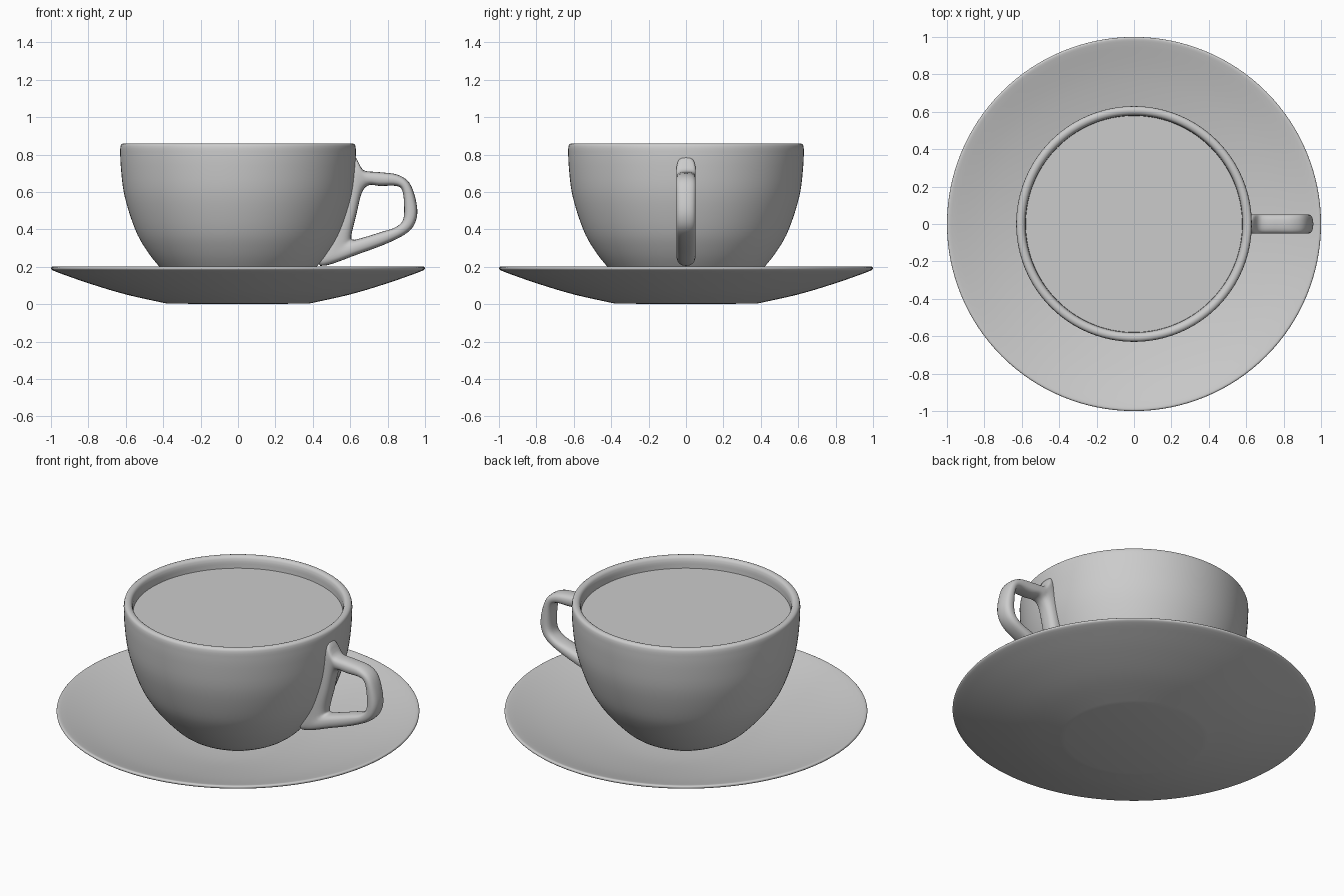
import bpy, bmesh, math
from mathutils import Vector

if "Cube" in bpy.data.objects:
    bpy.data.objects.remove(bpy.data.objects["Cube"])


def spline(points, steps, closed=False):
    """Catmull-Rom samples through a few control points."""
    p = [Vector(q) for q in points]
    n = len(p)
    out = []
    for i in range(n if closed else n - 1):
        if closed:
            a, b, c, d = (p[(i + k) % n] for k in (-1, 0, 1, 2))
        else:
            a, b, c, d = p[max(i - 1, 0)], p[i], p[i + 1], p[min(i + 2, n - 1)]
        for s in range(steps):
            t = s / steps
            out.append(0.5 * (2 * b + (c - a) * t + (2 * a - 5 * b + 4 * c - d) * t ** 2
                              + (3 * b - a - 3 * c + d) * t ** 3))
    if not closed:
        out.append(p[-1])
    return out


def finish(name, bm, angle=50):
    bmesh.ops.remove_doubles(bm, verts=bm.verts, dist=1e-5)
    bmesh.ops.recalc_face_normals(bm, faces=bm.faces)
    me = bpy.data.meshes.new(name)
    bm.to_mesh(me)
    bm.free()
    ob = bpy.data.objects.new(name, me)
    bpy.context.collection.objects.link(ob)
    bpy.ops.object.select_all(action='DESELECT')
    ob.select_set(True)
    bpy.context.view_layer.objects.active = ob
    bpy.ops.object.shade_smooth_by_angle(angle=math.radians(angle))
    return ob


def lathe(name, profile, segments=128):
    bm = bmesh.new()
    vs = [bm.verts.new((r, 0, z)) for r, z in profile]
    es = [bm.edges.new(e) for e in zip(vs, vs[1:])]
    bmesh.ops.spin(bm, geom=vs + es, cent=(0, 0, 0), axis=(0, 0, 1),
                   angle=math.tau, steps=segments, use_duplicate=False)
    return finish(name, bm)


# Saucer: shallow dish with a flat base and a thin rounded rim
saucer_under = spline([(0.38, 0.003), (0.6, 0.052), (0.8, 0.112), (0.96, 0.168)], 5)
saucer_rim = spline([(0.96, 0.168), (0.993, 0.182), (1.0, 0.192), (0.993, 0.2), (0.975, 0.197)], 3)
saucer_top = spline([(0.975, 0.197), (0.8, 0.145), (0.6, 0.1), (0.4, 0.067), (0.2, 0.053), (0, 0.05)], 4)
lathe("saucer", [(0, 0)] + saucer_under + saucer_rim[1:] + saucer_top[1:])

# Cup: rounded bowl with a thick wall
cup_outer = spline([(0.2, 0.045), (0.26, 0.07), (0.335, 0.115), (0.42, 0.2), (0.49, 0.29),
                    (0.55, 0.4), (0.607, 0.58), (0.627, 0.74), (0.63, 0.83)], 4)
cup_rim = spline([(0.63, 0.83), (0.625, 0.852), (0.607, 0.86), (0.588, 0.852), (0.58, 0.83)], 3)
cup_inner = spline([(0.58, 0.83), (0.575, 0.74), (0.555, 0.58), (0.5, 0.4), (0.38, 0.23),
                    (0.2, 0.13), (0, 0.12)], 4)
lathe("cup", [(0, 0.045)] + cup_outer + cup_rim[1:] + cup_inner[1:])

# Drink surface just below the rim
bm = bmesh.new()
bmesh.ops.create_circle(bm, cap_ends=True, segments=128, radius=0.579)
bmesh.ops.translate(bm, verts=bm.verts, vec=(0, 0, 0.79))
finish("drink", bm)

# Handle: closed ring lofted between its outer and inner outlines (x, z, x, z),
# with a strip that merges into the cup wall
outer_inner = [(0.61, 0.78, 0.662, 0.595), (0.67, 0.717, 0.70, 0.636), (0.75, 0.706, 0.76, 0.632),
               (0.85, 0.693, 0.845, 0.632), (0.915, 0.65, 0.878, 0.608), (0.95, 0.56, 0.888, 0.53),
               (0.957, 0.47, 0.882, 0.45), (0.92, 0.395, 0.84, 0.41), (0.82, 0.335, 0.77, 0.387),
               (0.65, 0.27, 0.66, 0.353), (0.44, 0.205, 0.615, 0.345), (0.46, 0.33, 0.607, 0.37),
               (0.535, 0.48, 0.633, 0.48)]
outer = spline([q[:2] for q in outer_inner], 5, True)
inner = spline([q[2:] for q in outer_inner], 5, True)
SIDES = 20
bm = bmesh.new()
rings = []
for o, i in zip(outer, inner):
    ring = []
    for k in range(SIDES):
        a = math.tau * k / SIDES
        u = math.copysign(abs(math.cos(a)) ** 0.75, math.cos(a))
        v = math.copysign(abs(math.sin(a)) ** 0.75, math.sin(a))
        m = (o + i) / 2 + (o - i) / 2 * u
        ring.append(bm.verts.new((m.x, 0.052 * v, m.y)))
    rings.append(ring)
for r0, r1 in zip(rings, rings[1:] + rings[:1]):
    for k in range(SIDES):
        j = (k + 1) % SIDES
        bm.faces.new((r0[k], r0[j], r1[j], r1[k]))
finish("handle", bm, 80)
